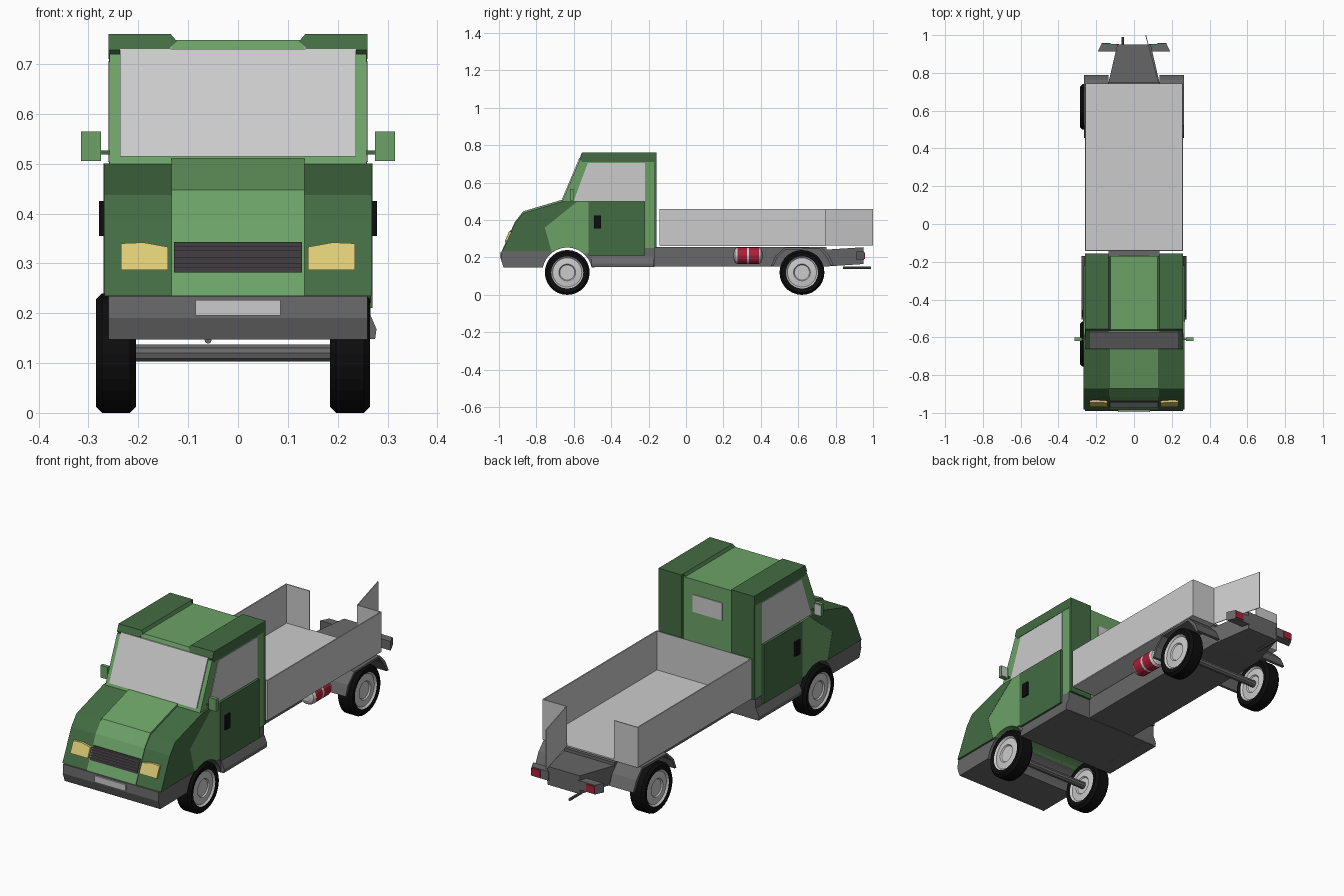
import bpy, bmesh, math
from mathutils import Vector


def material(name, r, g, b):
    m = bpy.data.materials.new(name)
    m.diffuse_color = (r, g, b, 1)
    return m


GREEN = material("light green", 0.15, 0.36, 0.135)
DARK = material("dark green", 0.057, 0.15, 0.056)
GREY = material("chassis grey", 0.14, 0.14, 0.14)
PALE = material("pale grey", 0.60, 0.60, 0.60)
BLACK = material("tyre black", 0.004, 0.004, 0.004)
YELLOW = material("lamp yellow", 0.72, 0.60, 0.18)
RED = material("red", 0.40, 0.015, 0.04)
GRILLE = material("grille dark", 0.045, 0.038, 0.045)


def finish(name, bm, mats):
    bmesh.ops.recalc_face_normals(bm, faces=bm.faces[:])
    me = bpy.data.meshes.new(name)
    bm.to_mesh(me)
    bm.free()
    for m in mats:
        me.materials.append(m)
    ob = bpy.data.objects.new(name, me)
    bpy.context.collection.objects.link(ob)
    return ob


def solid(name, pts, off, mat, mirror=False):
    """Polygon in space pushed along an offset, optionally mirrored in x."""
    bm = bmesh.new()
    for s in ((1, -1) if mirror else (1,)):
        def vert(p):
            return bm.verts.new((p[0] * s, p[1], p[2]))
        a = [vert(p) for p in pts]
        b = [vert(Vector(p) + Vector(off)) for p in pts]
        bm.faces.new(a)
        bm.faces.new(b[::-1])
        n = len(a)
        for i in range(n):
            bm.faces.new((a[i], a[(i + 1) % n], b[(i + 1) % n], b[i]))
    return finish(name, bm, [mat])


def slab(name, yz, x0, x1, mat, mirror=False):
    return solid(name, [(x0, y, z) for y, z in yz], (x1 - x0, 0, 0), mat, mirror)


def box(name, x0, x1, y0, y1, z0, z1, mat, mirror=False):
    return slab(name, [(y0, z0), (y1, z0), (y1, z1), (y0, z1)], x0, x1, mat, mirror)


def lathe(name, prof, center, axis, mats, n=24):
    """prof: (radius, distance along axis, material index of the band to the next ring)."""
    bm = bmesh.new()
    rings = []
    for r, d, _ in prof:
        ring = []
        for i in range(n):
            t = 2 * math.pi * i / n
            u, v = r * math.cos(t), r * math.sin(t)
            p = (d, u, v) if axis == 'x' else (u, d, v)
            ring.append(bm.verts.new(Vector(center) + Vector(p)))
        rings.append(ring)
    for k in range(len(rings) - 1):
        for i in range(n):
            j = (i + 1) % n
            f = bm.faces.new((rings[k][i], rings[k][j], rings[k + 1][j], rings[k + 1][i]))
            f.material_index = prof[k][2]
    for ring, m in ((rings[0], prof[0][2]), (rings[-1], prof[-1][2])):
        bm.faces.new(ring).material_index = m
    return finish(name, bm, mats)


def arch(a0, a1, n=8):
    """Points of the front wheel arch between two angles in degrees."""
    return [(-0.635 + 0.133 * math.cos(math.radians(a0 + (a1 - a0) * i / n)),
             0.12 + 0.133 * math.sin(math.radians(a0 + (a1 - a0) * i / n))) for i in range(n + 1)]


def nose(z, out=0.0):      # y of the sloping front face
    return -0.985 + 0.4516 * (z - 0.235) - out


def screen(z, out=0.0):    # y of the windscreen plane
    return -0.66 + 0.42 * (z - 0.505) - out


# Cab: light centre strip with dark, slightly lower wings
slab("cab_center", [(-0.985, 0.235), (-0.915, 0.39), (-0.87, 0.447), (screen(0.51), 0.51),
     (screen(0.748), 0.748), (-0.17, 0.748), (-0.17, 0.235)] + arch(60, 120), -0.133, 0.133, GREEN)
slab("cab_upper_side", [(screen(0.49), 0.49), (screen(0.72), 0.72), (-0.168, 0.72), (-0.168, 0.25),
     (-0.52, 0.25)], 0.133, 0.258, GREEN, True)
slab("roof_side", [(screen(0.728, 0.003), 0.728), (screen(0.75), 0.76), (-0.16, 0.76), (-0.16, 0.71),
     (screen(0.71) + 0.02, 0.71)], 0.135, 0.2595, DARK, True)
solid("roof_side_bevel", [(0.135, screen(0.728), 0.735), (0.135, screen(0.75), 0.76), (0.122, screen(0.74), 0.745)],
      (0, 0.385, 0), DARK, True)
box("cab_back_side", 0.135, 0.259, -0.17, -0.157, 0.25, 0.76, DARK, True)
slab("front_wing", [(-0.981, 0.235), (-0.912, 0.387), (-0.872, 0.437), (-0.66, 0.5), (-0.58, 0.5),
     (-0.755, 0.36), (-0.72, 0.235)], 0.133, 0.268, DARK, True)
slab("wing_side", [(-0.755, 0.36), (-0.58, 0.5), (-0.515, 0.5), (-0.515, 0.22)] + arch(50, 120)
     + [(-0.72, 0.235)], 0.133, 0.267, GREEN, True)
box("door", 0.2, 0.27, -0.52, -0.22, 0.21, 0.5, DARK, True)
box("door_handle", 0.27, 0.279, -0.492, -0.455, 0.355, 0.425, BLACK, True)

# Windows
slab("windscreen", [(screen(0.514), 0.514), (screen(0.514, 0.006), 0.514),
     (screen(0.73, 0.006), 0.73), (screen(0.73), 0.73)], -0.237, 0.237, PALE)
slab("side_window", [(-0.60, 0.503), (-0.22, 0.503), (-0.22, 0.705), (-0.525, 0.705)], 0.256, 0.2605, PALE, True)
box("rear_window", -0.08, 0.08, -0.172, -0.166, 0.59, 0.675, PALE)

# Mirrors
box("mirror", 0.275, 0.315, -0.62, -0.602, 0.505, 0.565, GREEN, True)
box("mirror_glass", 0.279, 0.311, -0.603, -0.600, 0.51, 0.56, PALE, True)
box("mirror_arm", 0.25, 0.277, -0.615, -0.607, 0.518, 0.526, DARK, True)

# Headlights and grille
lamp = [(0.14, 0.287), (0.235, 0.287), (0.235, 0.34), (0.19, 0.342), (0.14, 0.333)]
solid("headlight", [(x, nose(z, -0.005), z) for x, z in lamp], (0, -0.012, 0), YELLOW, True)
slab("grille", [(nose(0.282), 0.282), (nose(0.282, 0.004), 0.282), (nose(0.343, 0.004), 0.343),
     (nose(0.343), 0.343)], -0.128, 0.128, GRILLE)
for i in range(5):
    z = 0.289 + i * 0.0112
    box("grille_bar", -0.128, 0.128, nose(z, 0.008), nose(z), z, z + 0.003, GREY)

# Bumper, sill and side step
slab("bumper", [(-0.975, 0.147), (-0.99, 0.19), (-0.987, 0.234), (-0.70, 0.234)] + arch(120, 168),
     -0.26, 0.26, GREY)
box("number_plate", -0.085, 0.085, -0.995, -0.987, 0.195, 0.227, PALE)
slab("sill", [(-0.168, 0.15), (-0.168, 0.25), (-0.56, 0.25)] + arch(58, 12), -0.26, 0.26, GREY)
solid("side_step", [(0.25, -0.505, 0.21), (0.262, -0.505, 0.205), (0.278, -0.505, 0.168),
      (0.275, -0.505, 0.148), (0.2, -0.505, 0.148)], (0, 0.335, 0), GREY, True)

# Chassis and tail
box("chassis", -0.135, 0.135, -0.17, 0.75, 0.152, 0.256, GREY)
solid("chassis_tail", [(-0.135, 0.75, 0.152), (0.135, 0.75, 0.152), (0.088, 0.95, 0.165), (-0.088, 0.95, 0.165)],
      (0, 0, 0.09), GREY)
solid("lamp_bar", [(0.08, 0.912, 0.187), (0.192, 0.912, 0.187), (0.172, 0.953, 0.187), (0.08, 0.953, 0.187)],
      (0, 0, 0.045), GREY, True)
box("tail_light", 0.125, 0.172, 0.95, 0.957, 0.193, 0.227, RED, True)
lathe("exhaust_pipe", [(0.007, 0.84, 0), (0.007, 0.99, 0)], (-0.06, 0, 0.146), 'y', [GREY], 10)

# Load bed: floor, walls, fixed rear panels and one open gate
box("bed_floor", -0.258, 0.258, -0.14, 0.745, 0.262, 0.269, PALE)
box("bed_side", 0.254, 0.26, -0.142, 0.745, 0.265, 0.46, PALE, True)
box("bed_front", -0.256, 0.256, -0.142, -0.137, 0.265, 0.46, PALE)
box("bed_rear_panel", 0.13, 0.256, 0.74, 0.745, 0.265, 0.46, PALE, True)
solid("open_gate", [(0.132, 0.742, 0.265), (0.128, 0.741, 0.265), (0.06, 0.999, 0.265), (0.064, 1.0, 0.265)],
      (0, 0, 0.195), PALE)

# Rear mudguards
slab("rear_mudguard", [(0.455, 0.155), (0.475, 0.205), (0.525, 0.252), (0.72, 0.256), (0.765, 0.21), (0.79, 0.158),
     (0.775, 0.158), (0.75, 0.203), (0.715, 0.245), (0.53, 0.243), (0.487, 0.2), (0.468, 0.155)],
     0.135, 0.266, GREY, True)

# Gas tank on the right
lathe("tank", [(0.02, 0.255, 1), (0.038, 0.262, 1), (0.044, 0.275, 0), (0.044, 0.326, 1), (0.044, 0.338, 0),
      (0.044, 0.39, 1), (0.038, 0.402, 1), (0.02, 0.408, 1)], (0.19, 0, 0.21), 'y', [RED, PALE], 16)

# Wheels and axles
half = [(0.04, 0.026, 1), (0.045, 0.032, 1), (0.078, 0.028, 1), (0.086, 0.036, 0), (0.108, 0.040, 0), (0.12, 0.028, 0)]
back = [(0.12, -0.028, 0), (0.108, -0.040, 0), (0.086, -0.036, 1), (0.078, -0.028, 1), (0.045, -0.032, 1),
        (0.04, -0.026, 1)]
for y, label in ((-0.635, "front"), (0.62, "rear")):
    lathe(label + "_axle", [(0.018, -0.24, 0), (0.018, 0.22, 0)], (0, y, 0.12), 'x', [GREY], 10)
    for x in (-0.245, 0.225):
        lathe(label + "_wheel", half + back, (x, y, 0.12), 'x', [BLACK, PALE], 28)
